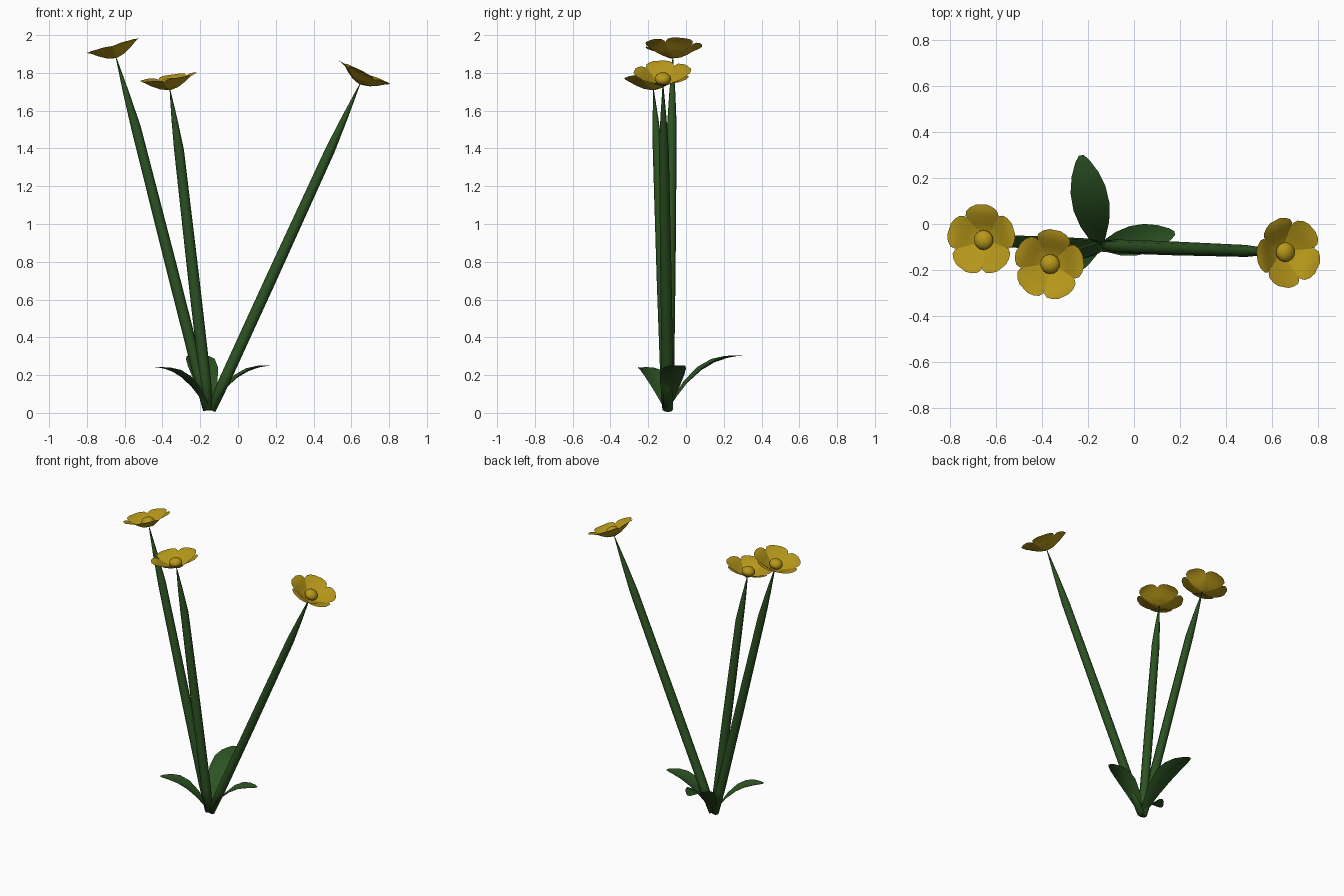
import bpy
from math import cos, sin, pi, radians, atan2
from mathutils import Vector, Matrix

if "Cube" in bpy.data.objects:
    bpy.data.objects.remove(bpy.data.objects["Cube"])


def material(name, rgb):
    m = bpy.data.materials.new(name)
    m.diffuse_color = (*rgb, 1)
    m.use_nodes = True
    m.node_tree.nodes["Principled BSDF"].inputs["Base Color"].default_value = m.diffuse_color
    return m


GREEN = material("leaf_green", (0.025, 0.085, 0.016))
YELLOW = material("petal_yellow", (0.47, 0.31, 0.01))


def loft(name, rows, mat, closed=False):
    """Skin equal-length rows of points into a smooth surface."""
    n = len(rows[0])
    verts = [p for row in rows for p in row]
    faces = []
    for i in range(len(rows) - 1):
        for j in range(n if closed else n - 1):
            k = (j + 1) % n
            faces.append((i * n + j, i * n + k, (i + 1) * n + k, (i + 1) * n + j))
    if closed:
        faces.append(tuple(reversed(range(n))))
    mesh = bpy.data.meshes.new(name)
    mesh.from_pydata(verts, [], faces)
    mesh.materials.append(mat)
    mesh.shade_smooth()
    ob = bpy.data.objects.new(name, mesh)
    bpy.context.collection.objects.link(ob)
    return ob


def blade(name, profile, cup, mat, matrix):
    """Leaf or petal: profile of (length, height, half width), edges lifted by cup."""
    rows = [[matrix @ Vector((u, w * s, h + cup * (w * s) ** 2))
             for s in (-1, -0.5, 0, 0.5, 1)] for u, h, w in profile]
    return loft(name, rows, mat)


def stem(name, base, knee, tip):
    base, knee, tip = Vector(base), Vector(knee), Vector(tip)
    path = [(base, 0.025), (base.lerp(knee, 0.12), 0.03), (base.lerp(knee, 0.5), 0.03),
            (knee, 0.026), (knee.lerp(tip, 0.5), 0.016), (tip, 0.002)]
    q = Vector((0, 0, 1)).rotation_difference(tip - base)
    rows = [[p + q @ Vector((r * cos(a * pi / 4), r * sin(a * pi / 4), 0))
             for a in range(8)] for p, r in path]
    loft(name, rows, GREEN, closed=True)


PETAL = [(0.0, 0.0, 0.012), (0.04, 0.01, 0.033), (0.075, 0.031, 0.058),
         (0.105, 0.052, 0.074), (0.125, 0.061, 0.07), (0.142, 0.066, 0.051),
         (0.153, 0.068, 0.025)]


def flower(name, knee, tip, turn):
    axis = Vector(tip) - Vector(knee)
    frame = (Matrix.Translation(tip)
             @ Vector((0, 0, 1)).rotation_difference(axis).to_matrix().to_4x4())
    for i in range(5):
        spin = Matrix.Rotation(radians(turn + 72 * i), 4, 'Z')
        blade(f"{name}_petal_{i + 1}", PETAL, 0.8, YELLOW, frame @ spin)
    # round flower centre
    bpy.ops.mesh.primitive_uv_sphere_add(segments=16, ring_count=10, radius=0.043)
    ob = bpy.context.object
    ob.name = f"{name}_centre"
    ob.matrix_world = frame @ Matrix.Translation((0, 0, 0.032)) @ Matrix.Diagonal((1, 1, 0.75, 1))
    ob.data.materials.append(YELLOW)
    ob.data.shade_smooth()


# stems with flowers: base, knee, tip, petal turn
PLANTS = [
    ("left", (-0.16, -0.095, 0.015), (-0.54, -0.075, 1.51), (-0.645, -0.07, 1.88), 90),
    ("middle", (-0.155, -0.1, 0.015), (-0.312, -0.15, 1.39), (-0.36, -0.172, 1.71), 79),
    ("right", (-0.143, -0.095, 0.015), (0.487, -0.117, 1.39), (0.645, -0.122, 1.74), 116),
]
for side, base, knee, tip, turn in PLANTS:
    stem(f"{side}_stem", base, knee, tip)
    flower(f"{side}_flower", knee, tip, turn)

# arching leaves around the base
LEAF = [(0.0, 0.0, 0.012), (0.035, 0.055, 0.03), (0.08, 0.112, 0.05),
        (0.14, 0.165, 0.063), (0.2, 0.2, 0.061), (0.255, 0.219, 0.046),
        (0.3, 0.227, 0.024), (0.32, 0.228, 0.008)]
ROOT = Vector((-0.15, -0.1, 0.013))
for side, dx, dy, size in (("back", -0.08, 0.4, 1.27), ("right", 0.325, 0.06, 1.04),
                           ("front", -0.285, -0.14, 1.0)):
    m = (Matrix.Translation(ROOT) @ Matrix.Rotation(atan2(dy, dx), 4, 'Z')
         @ Matrix.Scale(size, 4))
    blade(f"{side}_leaf", LEAF, 4, GREEN, m)
